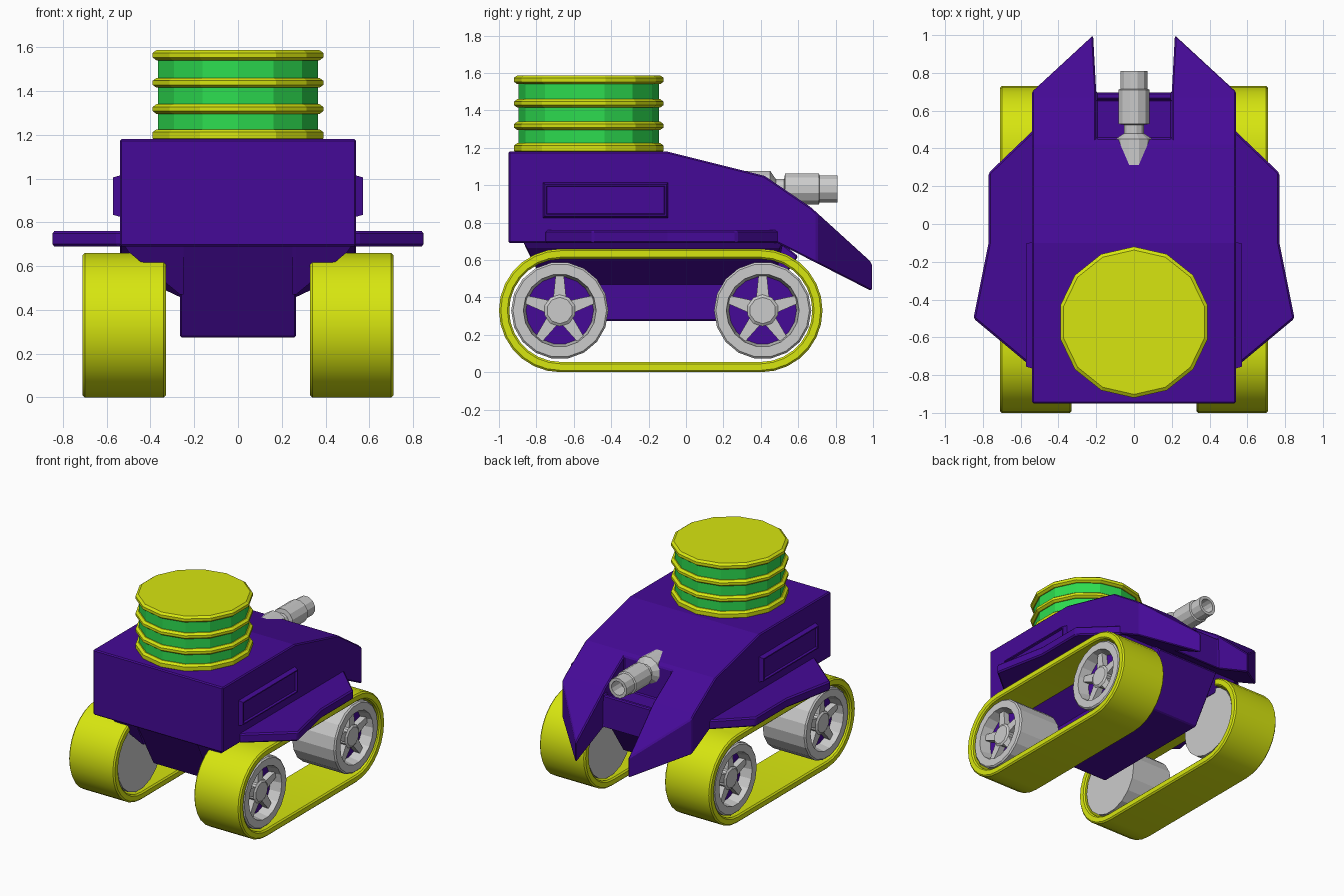
import bpy, bmesh
from math import sin, cos, pi, radians
from mathutils import Vector

if "Cube" in bpy.data.objects:
    bpy.data.objects.remove(bpy.data.objects["Cube"])


def material(name, rgb):
    m = bpy.data.materials.new(name)
    m.diffuse_color = (*rgb, 1)
    m.use_nodes = True
    m.node_tree.nodes["Principled BSDF"].inputs["Base Color"].default_value = m.diffuse_color
    return m


PURPLE = material("purple", (0.06, 0.003, 0.31))
YELLOW = material("yellow", (0.68, 0.79, 0.005))
GREEN = material("green", (0.026, 0.72, 0.08))


def finish(name, bm, mat=None, bevel=0, mirror=False):
    bmesh.ops.recalc_face_normals(bm, faces=bm.faces)
    me = bpy.data.meshes.new(name)
    bm.to_mesh(me)
    bm.free()
    ob = bpy.data.objects.new(name, me)
    bpy.context.collection.objects.link(ob)
    if mat:
        me.materials.append(mat)
    if bevel:
        b = ob.modifiers.new("bevel", 'BEVEL')
        b.width, b.segments, b.limit_method = bevel, 1, 'ANGLE'
        b.angle_limit = radians(30)
    if mirror:
        ob.modifiers.new("mirror", 'MIRROR').use_mirror_merge = False
    return ob


def place(axis, u, v, t):
    """2D point (u, v) at distance t along the axis."""
    return {'x': (t, u, v), 'y': (u, t, v), 'z': (u, v, t)}[axis]


def prism_bm(pts, axis, a, b):
    bm = bmesh.new()
    rows = [[bm.verts.new(place(axis, u, v, t)) for u, v in pts] for t in (a, b)]
    bm.faces.new(rows[0])
    bm.faces.new(rows[1])
    n = len(pts)
    for i in range(n):
        j = (i + 1) % n
        bm.faces.new((rows[0][i], rows[0][j], rows[1][j], rows[1][i]))
    return bm


def skin(rows, loop=False):
    """Skin closed rows of points; cap the ends unless the rows form a loop."""
    bm = bmesh.new()
    vs = [[bm.verts.new(p) for p in r] for r in rows]
    n = len(rows[0])
    for k in range(len(rows) - (0 if loop else 1)):
        r, s = vs[k], vs[(k + 1) % len(vs)]
        for i in range(n):
            j = (i + 1) % n
            bm.faces.new((r[i], r[j], s[j], s[i]))
    if not loop:
        bm.faces.new(vs[0])
        bm.faces.new(vs[-1])
    return bm


def lathe(profile, sides, axis, cu, cv, phase=0.0):
    return skin([[place(axis, cu + r * cos(2 * pi * i / sides + phase),
                        cv + r * sin(2 * pi * i / sides + phase), t)
                  for i in range(sides)] for r, t in profile])


def rect(u0, u1, v0, v1):
    return [(u0, v0), (u1, v0), (u1, v1), (u0, v1)]


# Upper hull: side profile with the nose corners cut back
bm = prism_bm([(-0.95, 0.69), (-0.95, 1.18), (-0.10, 1.18), (0.42, 1.05), (0.67, 0.88),
               (1.0, 0.58), (1.0, 0.43), (0.49, 0.69)], 'x', -0.54, 0.54)
for s in (-1, 1):
    bmesh.ops.bisect_plane(bm, geom=bm.verts[:] + bm.edges[:] + bm.faces[:],
                           plane_co=(s * 0.54, 0.70, 0), plane_no=(s * 0.30, 0.325, 0),
                           clear_outer=True)
    bmesh.ops.holes_fill(bm, edges=[e for e in bm.edges if e.is_boundary])
hull = finish("upper_hull", bm, PURPLE)

# Gun notch: shallow pocket behind, open slot between the prongs in front
pocket = finish("pocket_cutter", prism_bm(rect(-0.2, 0.2, 0.45, 0.66), 'z', 0.78, 1.4))
slot = finish("slot_cutter", prism_bm([(-0.2, 0.695), (0.2, 0.695), (0.222, 1.1), (-0.222, 1.1)],
                                      'z', 0.2, 1.4))
lip = finish("lip_cutter", prism_bm(rect(-0.2, 0.2, 0.6, 0.75), 'z', 0.83, 1.4))
for cutter in (pocket, slot, lip):
    cutter.hide_render = True
    cutter.hide_set(True)
    m = hull.modifiers.new("cut", 'BOOLEAN')
    m.operation, m.object, m.solver = 'DIFFERENCE', cutter, 'EXACT'
b = hull.modifiers.new("bevel", 'BEVEL')
b.width, b.segments, b.limit_method, b.angle_limit = 0.008, 1, 'ANGLE', radians(35)

# Lower hull keel and the sloping shoulders above the tracks
finish("lower_hull", prism_bm([(-0.87, 0.70), (-0.63, 0.275), (0.37, 0.275), (0.60, 0.62),
                               (0.50, 0.70)], 'x', -0.265, 0.265), PURPLE, 0.008)
finish("hull_shoulder", skin([
    [(0.25, -0.76, 0.47), (0.25, 0.47, 0.47), (0.25, 0.52, 0.695), (0.25, -0.87, 0.695)],
    [(0.265, -0.76, 0.47), (0.265, 0.47, 0.47), (0.265, 0.52, 0.695), (0.265, -0.87, 0.695)],
    [(0.50, -0.85, 0.665), (0.50, 0.50, 0.665), (0.52, 0.52, 0.695), (0.52, -0.87, 0.695)]]),
    PURPLE, mirror=True)

# Side skirts
finish("side_skirt", prism_bm([(0.50, 0.52), (0.54, 0.49), (0.77, 0.27), (0.77, -0.10),
                               (0.85, -0.50), (0.55, -0.75), (0.50, -0.75)],
                              'z', 0.69, 0.76), PURPLE, 0.01, True)

# Raised side panels with a recessed centre
bm = prism_bm(rect(-0.77, -0.09, 0.82, 1.02), 'x', 0.52, 0.572)
face = max(bm.faces, key=lambda f: f.calc_center_median().x)
for v in face.verts:
    v.co.y += 0.015 if v.co.y < -0.4 else -0.015
    v.co.z += 0.015 if v.co.z < 0.9 else -0.015
bmesh.ops.recalc_face_normals(bm, faces=bm.faces)
bmesh.ops.inset_region(bm, faces=[face], thickness=0.012)
bmesh.ops.inset_region(bm, faces=[face], thickness=0.006, depth=-0.015)
finish("side_panel", bm, PURPLE, mirror=True)

# Turret: green drum with four yellow bands, 14-sided
TY, N = -0.52, 14
finish("turret_drum", lathe([(0.375, 1.17), (0.375, 1.57)], N, 'z', 0, TY, pi / 2), GREEN)
for i, (z0, z1) in enumerate([(1.17, 1.225), (1.295, 1.34), (1.415, 1.46), (1.54, 1.587)]):
    c = 0.013
    finish(f"turret_band_{i + 1}", lathe([(0.382, z0), (0.40, z0 + c), (0.40, z1 - c), (0.382, z1)],
                                         N, 'z', 0, TY, pi / 2), YELLOW)

# Gun with a hollow muzzle
finish("gun", lathe([(0.10, 0.28), (0.10, 0.45), (0.055, 0.48), (0.055, 0.525), (0.086, 0.53),
                     (0.086, 0.71), (0.075, 0.715), (0.075, 0.81), (0.052, 0.81), (0.052, 0.70)],
                    12, 'y', 0, 0.98, pi / 12))

# Tracks: chamfered belt section swept round a stadium path
ENDS = (-0.67, 0.40)
ZC, ARC = 0.33, 14
section = [(0.33, 0.32), (0.34, 0.33), (0.70, 0.33), (0.71, 0.32),
           (0.71, 0.285), (0.70, 0.275), (0.34, 0.275), (0.33, 0.285)]
rows = []
for yc, start in ((ENDS[1], -pi / 2), (ENDS[0], pi / 2)):
    for i in range(ARC + 1):
        a = start + pi * i / ARC
        rows.append([(x, yc + r * cos(a), ZC + r * sin(a)) for x, r in section])
track = finish("track", skin(rows, loop=True), YELLOW, mirror=True)
bpy.context.view_layer.objects.active = track
track.select_set(True)
bpy.ops.object.shade_smooth_by_angle(angle=radians(30))
track.select_set(False)

# Wheels: solid drum with a recessed face, purple backing and five spokes
for label, yc in (("front", ENDS[0] - 0.005), ("rear", ENDS[1] + 0.01)):
    finish(label + "_wheel", lathe([(0.26, 0.345), (0.26, 0.69), (0.25, 0.70), (0.195, 0.70),
                                    (0.18, 0.61)], 18, 'x', yc, ZC), mirror=True)
    finish(label + "_wheel_backing", lathe([(0.183, 0.605), (0.183, 0.615)], 18, 'x', yc, ZC),
           PURPLE, mirror=True)
    finish(label + "_wheel_hub", lathe([(0.085, 0.60), (0.085, 0.66), (0.07, 0.67)],
                                       10, 'x', yc, ZC, pi / 2), mirror=True)
    for k in range(5):
        a = pi / 2 + 2 * pi * k / 5
        out, side = Vector((cos(a), sin(a))), Vector((-sin(a), cos(a)))
        pts = [Vector((yc, ZC)) + out * r + side * w
               for r, w in ((0.06, -0.035), (0.19, -0.022), (0.19, 0.022), (0.06, 0.035))]
        finish(f"{label}_wheel_spoke_{k + 1}", prism_bm(pts, 'x', 0.60, 0.66), mirror=True)
